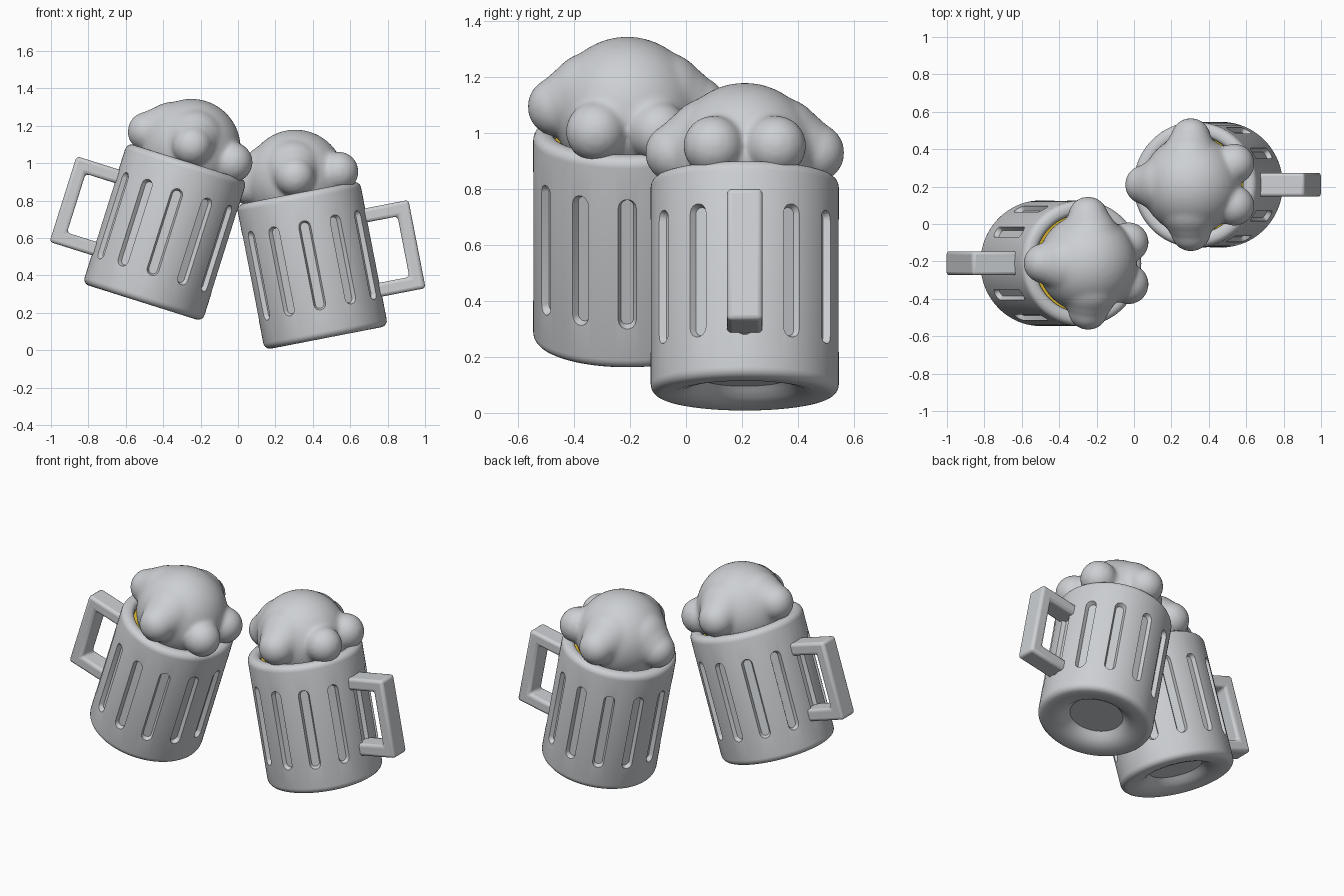
import bpy, bmesh, math
from mathutils import Matrix, Vector

if "Cube" in bpy.data.objects:
    bpy.data.objects.remove(bpy.data.objects["Cube"])


def material(name, rgb):
    m = bpy.data.materials.new(name)
    m.diffuse_color = (*rgb, 1)
    m.use_nodes = True
    m.node_tree.nodes["Principled BSDF"].inputs["Base Color"].default_value = m.diffuse_color
    return m


GREY = material("pale_grey", (0.61, 0.63, 0.65))
YELLOW = material("beer_yellow", (0.75, 0.50, 0.03))


def new_object(name, bm, mat, frame):
    bmesh.ops.recalc_face_normals(bm, faces=bm.faces)
    me = bpy.data.meshes.new(name)
    bm.to_mesh(me)
    bm.free()
    me.materials.append(mat)
    ob = bpy.data.objects.new(name, me)
    ob.matrix_world = frame
    bpy.context.collection.objects.link(ob)
    return ob


def smooth(ob, angle):
    bpy.ops.object.select_all(action='DESELECT')
    ob.select_set(True)
    bpy.context.view_layer.objects.active = ob
    bpy.ops.object.shade_smooth_by_angle(angle=math.radians(angle))


def bake(ob):
    # replace the mesh by its modified version
    bpy.context.view_layer.update()
    deps = bpy.context.evaluated_depsgraph_get()
    me = bpy.data.meshes.new_from_object(ob.evaluated_get(deps))
    ob.modifiers.clear()
    ob.data = me


def lathe(profile, n=96):
    bm = bmesh.new()
    vs = [bm.verts.new((r, 0, z)) for r, z in profile]
    es = [bm.edges.new(p) for p in zip(vs, vs[1:])]
    bmesh.ops.spin(bm, geom=vs + es, axis=(0, 0, 1), cent=(0, 0, 0),
                   angle=2 * math.pi, steps=n)
    bmesh.ops.remove_doubles(bm, verts=bm.verts, dist=1e-5)
    return bm


def slot_cutters():
    # twelve tapered, round-ended slots around the wall
    bm = bmesh.new()
    for k in range(12):
        rot = Matrix.Rotation(k * math.pi / 6, 4, 'Z')
        loops = []
        for r, w in ((0.310, 0.023), (0.36, 0.042)):
            loop = []
            for i in range(16):
                a = math.pi * (i if i < 8 else i - 1) / 7
                zc = 0.605 if i < 8 else 0.185
                p = Vector((r, w * math.cos(a), zc + w * math.sin(a)))
                loop.append(bm.verts.new(rot @ p))
            bm.faces.new(loop)
            loops.append(loop)
        a, b = loops
        for i in range(16):
            j = (i + 1) % 16
            bm.faces.new((a[i], a[j], b[j], b[i]))
    return bm


def arc(cx, cz, r, a0, a1, n=5):
    return [(cx + r * math.cos(math.radians(a0 + (a1 - a0) * i / n)),
             cz + r * math.sin(math.radians(a0 + (a1 - a0) * i / n))) for i in range(n + 1)]


def mug(side, frame, handle_dir):
    # body: dished base, straight wall, rounded rim, hollow inside
    profile = ([(0, 0.06), (0.155, 0.06), (0.17, 0.045), (0.19, 0.025), (0.22, 0.008), (0.255, 0)]
               + arc(0.300, 0.036, 0.036, -90, 0)
               + arc(0.300, 0.754, 0.036, 0, 90) + arc(0.290, 0.760, 0.030, 90, 180)
               + [(0.26, 0.1), (0, 0.1)])
    body = new_object(side + "_mug_body", lathe(profile), GREY, frame)
    cut = new_object(side + "_slot_cutter", slot_cutters(), GREY, frame)
    mod = body.modifiers.new("slots", 'BOOLEAN')
    mod.operation = 'DIFFERENCE'
    mod.solver = 'EXACT'
    mod.object = cut
    bake(body)
    bpy.data.objects.remove(cut)
    smooth(body, 28)

    # beer filling
    new_object(side + "_beer", lathe([(0, 0.11), (0.259, 0.11), (0.259, 0.75), (0, 0.75)], 64),
               YELLOW, frame)

    # square handle
    pts = [(0.30, 0.64), (0.572, 0.64), (0.572, 0.16), (0.30, 0.16),
           (0.30, 0.235), (0.498, 0.235), (0.498, 0.565), (0.30, 0.565)]
    bm = bmesh.new()
    f = bm.faces.new([bm.verts.new((x * handle_dir, -0.064, z)) for x, z in pts])
    ext = bmesh.ops.extrude_face_region(bm, geom=[f])
    bmesh.ops.translate(bm, vec=(0, 0.128, 0),
                        verts=[v for v in ext["geom"] if isinstance(v, bmesh.types.BMVert)])
    handle = new_object(side + "_handle", bm, GREY, frame)
    bev = handle.modifiers.new("bevel", 'BEVEL')
    bev.width = 0.018
    bev.segments = 3
    smooth(handle, 35)

    # foam: dome with three long lobes and a pair of round lobes, merged
    blobs = [(0, 0, 0.865, 0.265), (0, 0, 0.80, 0.23)]
    for dx, dy in ((-1, 0), (0, 1), (0, -1)):
        for d, z, r in ((0.12, 0.915, 0.165), (0.18, 0.90, 0.135), (0.25, 0.88, 0.107)):
            blobs.append((dx * d, dy * d, z, r))
    for s in (-1, 1):
        blobs.append((0.233, s * 0.112, 0.86, 0.108))
    bm = bmesh.new()
    for x, y, z, r in blobs:
        bmesh.ops.create_icosphere(bm, subdivisions=4, radius=r,
                                   matrix=Matrix.Translation((x, y, z)))
    foam = new_object(side + "_foam", bm, GREY, frame)
    rem = foam.modifiers.new("merge", 'REMESH')
    rem.mode = 'VOXEL'
    rem.voxel_size = 0.012
    sm = foam.modifiers.new("soften", 'SMOOTH')
    sm.factor = 0.5
    sm.iterations = 14
    bake(foam)
    foam.data.materials.clear()
    foam.data.materials.append(GREY)
    smooth(foam, 180)


def frame(x, y, z, tilt):
    return Matrix.Translation((x, y, z)) @ Matrix.Rotation(math.radians(tilt), 4, 'Y')


# two mugs leaning towards each other
mug("right", frame(0.472, 0.21, 0.066, -11), 1)
mug("left", frame(-0.51, -0.21, 0.255, 17.5), -1)
